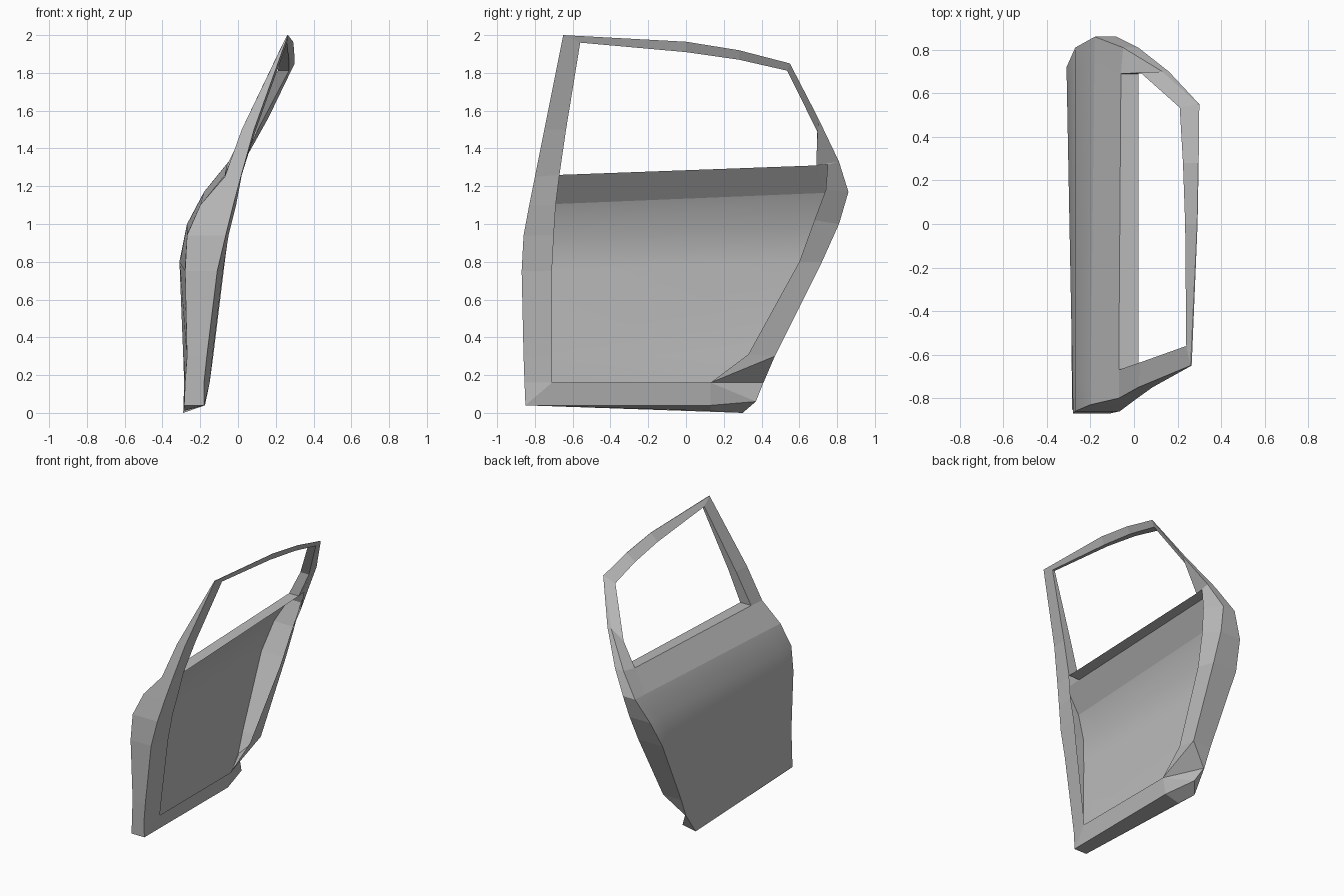
import bpy
import bmesh
from mathutils import Vector

cube = bpy.data.objects.get("Cube")
if cube:
    bpy.data.objects.remove(cube, do_unlink=True)

# One plain grey for the whole door
grey = bpy.data.materials.new("plain_grey")
grey.use_nodes = True
color = (0.5, 0.5, 0.5, 1)
grey.diffuse_color = color
grey.node_tree.nodes["Principled BSDF"].inputs["Base Color"].default_value = color


class Station:
    """Cross-section of the door frame at one place on its outline."""

    def __init__(self, oy, oz, skin_x, rim_x, iy, iz, inner_x, window_x=None, rim=None):
        self.skin = Vector((skin_x, oy, oz))
        self.rim = Vector((rim_x, *(rim or (oy, oz))))
        self.inner = Vector((inner_x, iy, iz))
        self.window = None if window_x is None else Vector((window_x, iy, iz))


# Front edge, bottom to top
front = [Station(*row) for row in (
    (-.85, .04, -.285, -.18, -.71, .16, -.15),
    (-.855, .16, -.28, -.18, -.71, .16, -.15),
    (-.86, .3, -.27, -.165, -.71, .3, -.135),
    (-.87, .75, -.28, -.11, -.71, .75, -.08),
    (-.86, .94, -.27, -.065, -.7, .94, -.05),
    (-.83, 1.1, -.2, -.025, -.69, 1.1, -.01),
    (-.8, 1.25, -.07, .015, -.67, 1.26, .02, -.07),
)]

# Window surround, from the front pillar over the top to the rear pillar
surround = [Station(*row) for row in (
    (-.75, 1.5, .02, .085, -.635, 1.5, .095, .03),
    (-.65, 2, .26, .265, -.56, 1.96, .26, .24),
    (0, 1.965, .29, .292, 0, 1.91, .265, .235),
    (.28, 1.92, .295, .297, .28, 1.87, .27, .225),
    (.55, 1.85, .295, .3, .535, 1.812, .27, .21),
    (.7, 1.56, .13, .16, .695, 1.49, .1, .03),
    (.81, 1.33, -.05, .02, .69, 1.31, .02, -.06),
)]

# Rear edge around the wheel cut-out, top to bottom
rear = [Station(*row) for row in (
    (.81, 1.33, -.05, .02, .75, 1.315, .02),
    (.86, 1.17, -.18, -.08, .74, 1.18, 0),
    (.81, 1, -.27, -.1, .68, 1.02, -.04),
    (.72, .8, -.31, -.11, .6, .8, -.07),
    (.47, .3, -.29, -.14, .33, .31, -.13),
    (.41, .16, -.285, -.28, .13, .16, -.15),
    (.3, 0, -.29, -.23, .13, .16, -.15, None, (.37, .06)),
)]
fold = Station(.47, .3, -.29, -.14, .13, .16, -.15)
sill_end = Station(.13, .01, -.29, -.175, .13, .16, -.15, None, (.13, .04))
ring = front + surround + rear[:5] + [fold] + rear[5:] + [sill_end, front[0]]


def build(name, polygons, outward, smooth=False):
    """Make a sheet from polygons, each turned to face outward(centre)."""
    bm = bmesh.new()
    for points in polygons:
        unique = []
        for p in points:
            if all((p - q).length > 1e-4 for q in unique):
                unique.append(p)
        if len(unique) < 3:
            continue
        face = bm.faces.new([bm.verts.new(p) for p in unique])
        face.normal_update()
        if face.normal.dot(outward(face.calc_center_median())) < 0:
            face.normal_flip()
        face.smooth = smooth
    bmesh.ops.remove_doubles(bm, verts=bm.verts[:], dist=1e-4)
    mesh = bpy.data.meshes.new(name)
    bm.to_mesh(mesh)
    bm.free()
    mesh.materials.append(grey)
    obj = bpy.data.objects.new(name, mesh)
    bpy.context.collection.objects.link(obj)
    return obj


def strip(a, b):
    """Quads between two matching lines of points."""
    return [(a[i], a[i + 1], b[i + 1], b[i]) for i in range(len(a) - 1)]


def to_outside(centre):
    return Vector((-1, 0, .2))


def to_inside(centre):
    return Vector((1, 0, -.2))


def from_middle(centre):
    return Vector((0, centre.y, centre.z - .9))


def to_window(centre):
    return Vector((0, -centre.y, 1.6 - centre.z))


# Outer skin: level rows from the front edge to the rear edge
rows = []
for f, r in zip(front, reversed(rear)):
    rows.append([f.skin.lerp(r.skin, t) for t in (0, .08, .93, 1)])
rows[-1][1] = front[-1].window
rows[-1][2] = surround[-1].window
lower = [q for a, b in zip(rows[:5], rows[1:6]) for q in strip(a, b)]
build("outer_panel", lower, to_outside, smooth=True)
build("belt_panel", strip(rows[5], rows[6]), to_outside)

# Outer window frame
frame = [front[-1]] + surround
build("window_frame", strip([s.skin for s in frame], [s.window for s in frame]), to_outside)

# Edge wall around the door, and the inner flange
build("edge_wall", strip([s.skin for s in ring], [s.rim for s in ring]), from_middle)
build("inner_flange", strip([s.rim for s in ring], [s.inner for s in ring]), to_inside)

# Reveal around the window opening and the sill below it
loop = frame + [frame[0]]
reveal = strip([s.window for s in loop], [s.inner for s in loop])
reveal.append((surround[-1].window, surround[-1].inner, rear[0].inner))
build("window_reveal", reveal, to_window)
